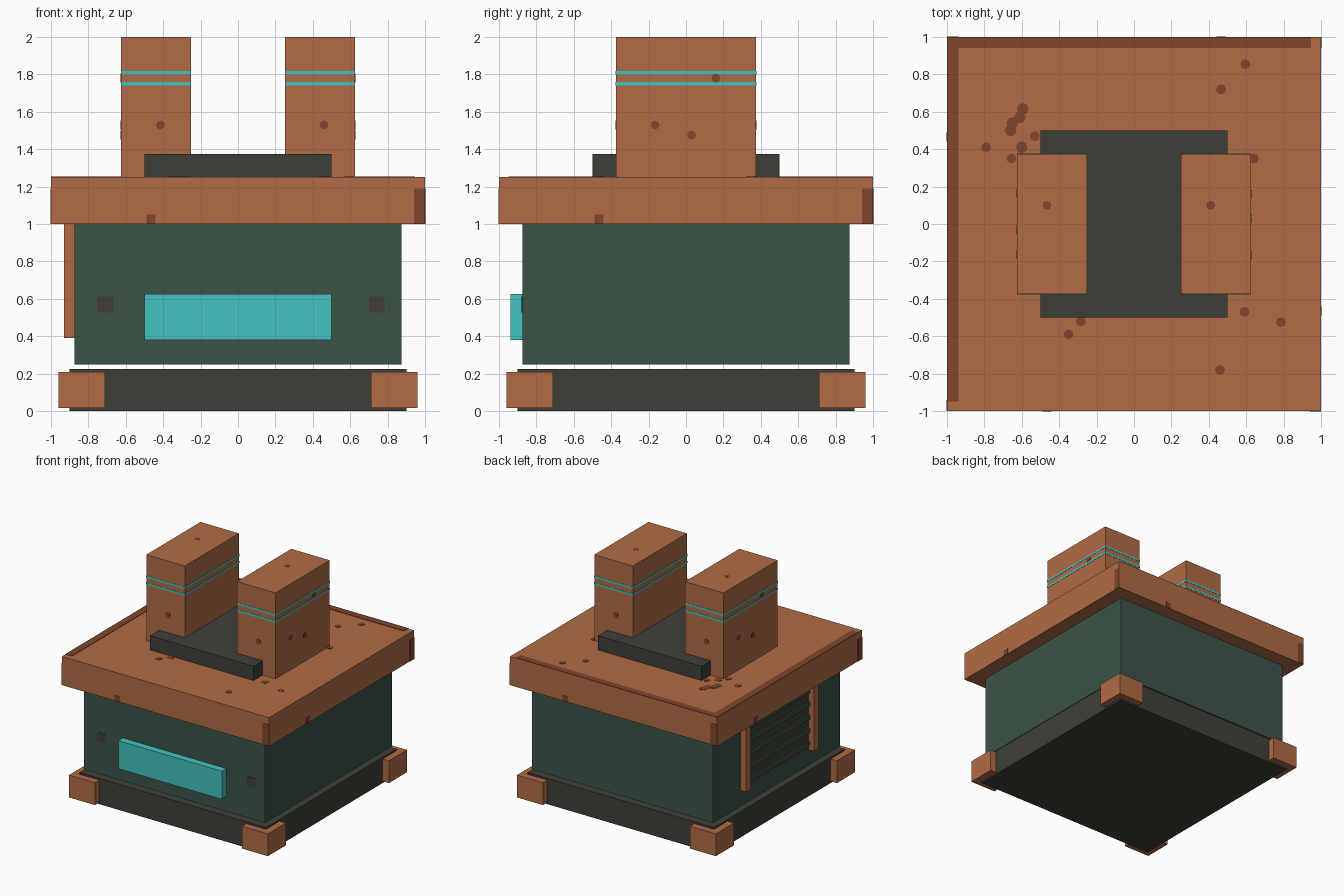
import bpy, bmesh, math
from mathutils import Matrix, Vector

cube = bpy.data.objects.get("Cube")
if cube:
    bpy.data.objects.remove(cube, do_unlink=True)


def material(name, rgb):
    lin = [((c / 255 + 0.055) / 1.055) ** 2.4 for c in rgb] + [1]
    m = bpy.data.materials.new(name)
    m.use_nodes = True
    m.diffuse_color = lin
    bsdf = m.node_tree.nodes["Principled BSDF"]
    bsdf.inputs["Base Color"].default_value = lin
    bsdf.inputs["Roughness"].default_value = 0.8
    return m


COPPER = material("copper", (177, 108, 69))
RUST = material("rust brown", (129, 69, 45))
IRON = material("dark iron", (63, 63, 57))
GREEN = material("dark green", (60, 83, 70))
CYAN = material("glowing cyan", (67, 194, 191))
BOLT = material("bolt brown", (66, 62, 57))


def finish(name, bm, mat):
    mesh = bpy.data.meshes.new(name)
    bm.to_mesh(mesh)
    bm.free()
    mesh.materials.append(mat)
    ob = bpy.data.objects.new(name, mesh)
    bpy.context.collection.objects.link(ob)
    return ob


def box(name, mat, lo, hi):
    lo, hi = Vector(lo), Vector(hi)
    bm = bmesh.new()
    bmesh.ops.create_cube(bm, size=1)
    bmesh.ops.scale(bm, vec=hi - lo, verts=bm.verts)
    bmesh.ops.translate(bm, vec=(lo + hi) / 2, verts=bm.verts)
    return finish(name, bm, mat)


def spot(name, centre, normal, radius=0.024):
    """Thin octagonal rust speck lying on a surface."""
    bm = bmesh.new()
    bmesh.ops.create_cone(bm, cap_ends=True, segments=8, depth=0.006,
                          radius1=radius, radius2=radius)
    turn = Vector(normal).to_track_quat("Z", "Y").to_matrix().to_4x4()
    bmesh.ops.transform(bm, matrix=Matrix.Translation(centre) @ turn, verts=bm.verts)
    return finish(name, bm, RUST)


# Base and corner feet
box("base", IRON, (-0.9, -0.9, 0), (0.9, 0.9, 0.225))
for sx in (-1, 1):
    for sy in (-1, 1):
        x, y = sx * 0.835, sy * 0.835
        box("corner_foot", COPPER, (x - 0.125, y - 0.125, 0.015), (x + 0.125, y + 0.125, 0.21))

# Body, front window and bolts
box("body", GREEN, (-0.875, -0.875, 0.25), (0.875, 0.875, 1))
box("front_window", CYAN, (-0.5, -0.9375, 0.38), (0.5, -0.87, 0.625))
for x in (-0.708, 0.742):
    box("front_bolt", BOLT, (x - 0.042, -0.879, 0.528), (x + 0.042, -0.872, 0.612))

# Side vent: posts, dark backing and tilted slats
for s in (-1, 1):
    box("vent_post", COPPER, (-0.93, s * 0.467 - 0.031, 0.39), (-0.87, s * 0.467 + 0.031, 1))
box("vent_backing", IRON, (-0.879, -0.44, 0.4), (-0.872, 0.44, 0.99))
for i in range(5):
    z = 0.43 + i * 0.115
    box("vent_slat", GREEN, (-0.892, -0.44, z), (-0.872, 0.44, z + 0.035))

# Roof and centre plate
box("roof", COPPER, (-1, -1, 1), (1, 1, 1.25))
box("top_plate", IRON, (-0.5, -0.5, 1.25), (0.5, 0.5, 1.375))

# Chimneys with thin inlaid light lines
for s in (-1, 1):
    x = s * 0.4385
    box("chimney", COPPER, (x - 0.186, -0.374, 1.25), (x + 0.186, 0.374, 2))
    for z in (1.74, 1.8):
        box("chimney_light_line", CYAN, (x - 0.188, -0.376, z), (x + 0.188, 0.376, z + 0.018))

# Worn roof edges on top
box("worn_left_edge", RUST, (-1, -0.95, 1.248), (-0.938, 1, 1.254))
box("worn_back_edge", RUST, (-0.94, 0.94, 1.248), (0.945, 1, 1.254))

# Worn patches repeated on every roof side
for k in range(4):
    for lo, hi in (((0.94, -1.003, 1), (1, -0.998, 1.19)),
                   ((-0.49, -1.003, 1), (-0.44, -0.998, 1.05))):
        patch = box("roof_side_patch", RUST, lo, hi)
        patch.data.transform(Matrix.Rotation(k * math.pi / 2, 4, "Z"))

# Rust specks on the roof top
for x, y in ((-0.79, 0.41), (-0.655, 0.35), (-0.53, 0.47), (0.465, 0.72), (0.595, 0.855),
             (0.64, 0.35), (0.59, -0.47), (0.785, -0.525), (0.46, -0.78), (-0.35, -0.59),
             (-0.285, -0.52)):
    spot("roof_speck", (x, y, 1.25), (0, 0, 1), 0.027)
for x, y in ((-0.66, 0.5), (-0.65, 0.54), (-0.61, 0.57), (-0.595, 0.615), (-0.6, 0.41)):
    spot("roof_streak", (x, y, 1.25), (0, 0, 1), 0.032)

# Rust specks on the chimneys
for x in (-0.415, 0.46):
    spot("chimney_front_speck", (x, -0.374, 1.53), (0, -1, 0))
    spot("chimney_back_speck", (-x, 0.374, 1.53), (0, 1, 0))
for x in (-0.465, 0.41):
    spot("chimney_top_speck", (x, 0.1, 1.998), (0, 0, 1))
for s in (-1, 1):
    for y, z in ((-0.165, 1.53), (0.03, 1.475), (0.16, 1.78)):
        spot("chimney_side_speck", (s * 0.6245, s * y, z), (s, 0, 0))
